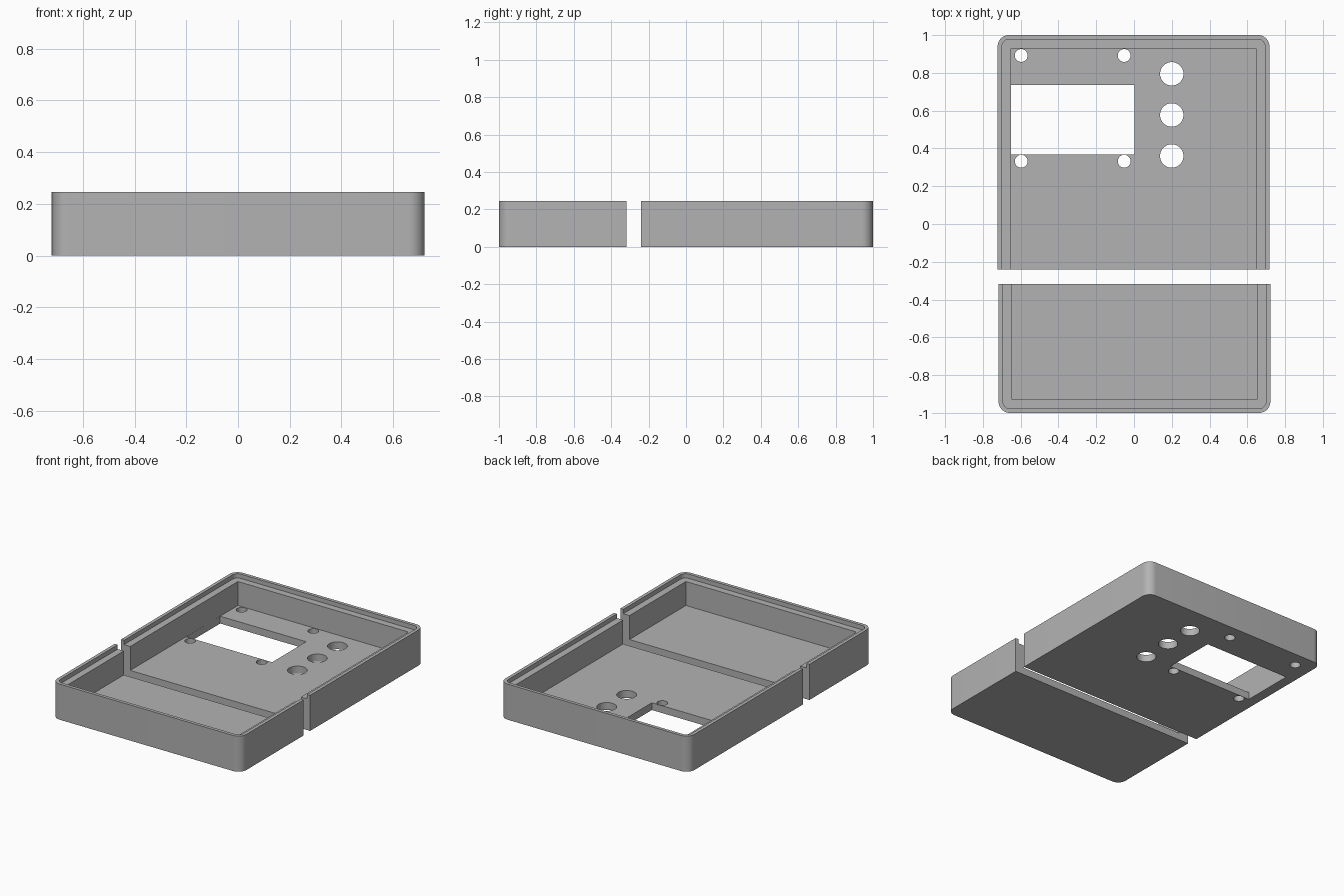
import bpy, bmesh
from math import sin, cos, pi

old = bpy.data.objects.get("Cube")
if old:
    bpy.data.objects.remove(old, do_unlink=True)

HEIGHT, FLOOR, LEDGE = 0.245, 0.05, 0.215
WALL, RIM, RADIUS = 0.07, 0.023, 0.06

grey = bpy.data.materials.new("plain grey")
grey.use_nodes = True
colour = (0.45, 0.45, 0.45, 1)
grey.diffuse_color = colour
grey.node_tree.nodes["Principled BSDF"].inputs["Base Color"].default_value = colour


def prism(name, outline, z0, z1):
    """Extrude a flat outline from z0 up to z1."""
    bm = bmesh.new()
    face = bm.faces.new([bm.verts.new((x, y, z0)) for x, y in outline])
    top = bmesh.ops.extrude_face_region(bm, geom=[face])["geom"]
    bmesh.ops.translate(bm, vec=(0, 0, z1 - z0),
                        verts=[v for v in top if isinstance(v, bmesh.types.BMVert)])
    bmesh.ops.recalc_face_normals(bm, faces=bm.faces)
    mesh = bpy.data.meshes.new(name)
    bm.to_mesh(mesh)
    bm.free()
    mesh.materials.append(grey)
    obj = bpy.data.objects.new(name, mesh)
    bpy.context.collection.objects.link(obj)
    return obj


def circle(cx, cy, r, n=40):
    return [(cx + r * cos(2 * pi * i / n), cy + r * sin(2 * pi * i / n)) for i in range(n)]


def rect(x0, x1, y0, y1):
    return [(x0, y0), (x1, y0), (x1, y1), (x0, y1)]


def rounded_end(x0, x1, y_cut, y_end, r, n=10):
    """Rectangle with two rounded corners at y_end and square ones at y_cut."""
    s = 1 if y_end > y_cut else -1
    points = [(x0, y_cut), (x1, y_cut)]
    for cx, start in ((x1 - r, 0), (x0 + r, pi / 2)):
        for i in range(n + 1):
            a = start + pi / 2 * i / n
            points.append((cx + r * cos(a), y_end - s * r + s * r * sin(a)))
    return points


def cut(obj, cutter):
    """Subtract the cutter for good, then discard it."""
    cutter.hide_render = True
    mod = obj.modifiers.new("cut", "BOOLEAN")
    mod.operation, mod.solver, mod.object = "DIFFERENCE", "EXACT", cutter
    bpy.context.view_layer.objects.active = obj
    bpy.ops.object.modifier_apply(modifier=mod.name)
    bpy.data.objects.remove(cutter, do_unlink=True)


def tray(name, x0, x1, y_cut, y_end):
    """Shell open at the top and at y_cut, with a stepped rim."""
    s = 1 if y_end > y_cut else -1
    open_y = y_cut - s * 0.1
    body = prism(name, rounded_end(x0, x1, y_cut, y_end, RADIUS), 0, HEIGHT)
    cut(body, prism("rim_step", rounded_end(x0 + RIM, x1 - RIM, open_y, y_end - s * RIM,
                                            RADIUS - RIM), LEDGE, HEIGHT + 0.1))
    cut(body, prism("cavity", rect(x0 + WALL, x1 - WALL, open_y, y_end - s * WALL),
                    FLOOR, HEIGHT + 0.1))
    return body


# Two tray halves
large = tray("large_tray", -0.722, 0.717, -0.24, 1.0)
small = tray("small_tray", -0.717, 0.722, -0.317, -1.0)

# Display window, screw holes and button holes in the large tray floor
openings = [rect(-0.6515, 0.003, 0.367, 0.737)]
openings += [circle(x, y, 0.034) for x in (-0.597, -0.052) for y in (0.332, 0.892)]
openings += [circle(0.2, y, 0.062) for y in (0.36, 0.577, 0.795)]
for outline in openings:
    cut(large, prism("opening", outline, -0.1, FLOOR + 0.05))

# Smooth rounded corners, keep edges sharp
bpy.ops.object.select_all(action="DESELECT")
for obj in (large, small):
    obj.select_set(True)
bpy.context.view_layer.objects.active = large
bpy.ops.object.shade_smooth_by_angle(angle=pi / 6)
